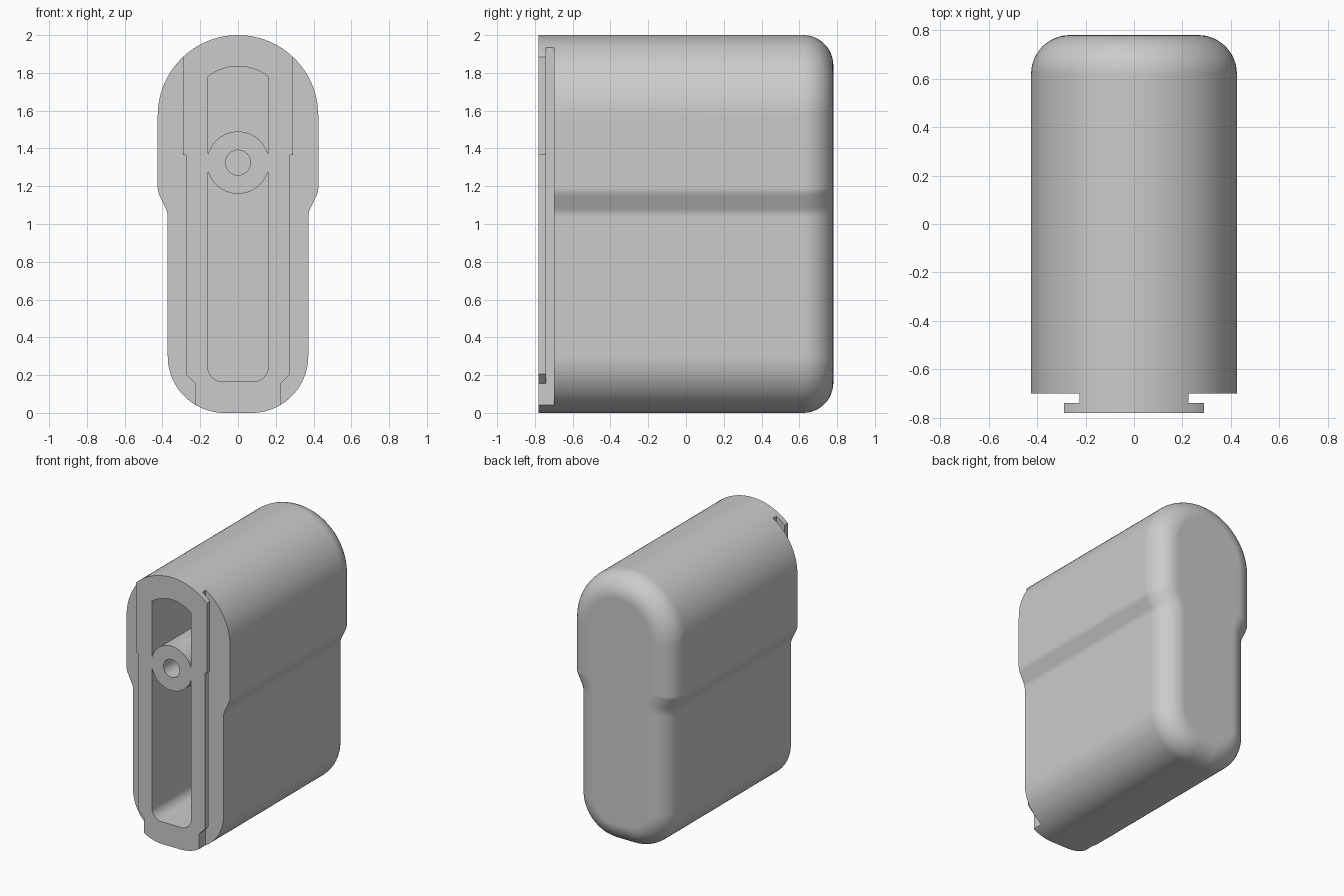
import bpy, bmesh, math
from mathutils import Vector, Matrix

if "Cube" in bpy.data.objects:
    bpy.data.objects.remove(bpy.data.objects["Cube"], do_unlink=True)

FRONT, SHOULDER, BACK = -0.78, -0.70, 0.78
LIP_BACK = -0.74      # rear face of the rail lip
CAVITY_END = 0.61
EDGE = 0.16           # rounding of the closed end
ARC_STEP = 3.75       # degrees per segment, divides a right angle evenly


def cross(a, b):
    return a.x * b.y - a.y * b.x


def mirrored(half):
    """Complete a right-hand half outline, listed bottom to top."""
    return half + [(-x, z, r) for x, z, r in reversed(half)]


def rounded(corners, inset=0.0):
    """Inset a counter-clockwise outline and round its corners."""
    n = len(corners)
    pts = [Vector(c[:2]) for c in corners]
    moved, radii = [], []
    for i, p in enumerate(pts):
        d1 = (p - pts[i - 1]).normalized()
        d2 = (pts[(i + 1) % n] - p).normalized()
        n1, n2 = Vector((-d1.y, d1.x)), Vector((-d2.y, d2.x))
        moved.append(p + (n1 + n2) * inset / (1 + n1.dot(n2)))
        r = corners[i][2]
        if r:
            r = max(r - inset, 0.02) if cross(d1, d2) > 0 else r + inset
        radii.append(r)
    out = []
    for i, p in enumerate(moved):
        r = radii[i]
        if not r:
            out.append(p)
            continue
        u = (moved[i - 1] - p).normalized()
        v = (moved[(i + 1) % n] - p).normalized()
        turn = math.atan2(cross(-u, v), (-u).dot(v))
        half = abs(turn) / 2
        centre = p + (u + v).normalized() * r / math.cos(half)
        start = p + u * r * math.tan(half) - centre
        steps = max(3, round(math.degrees(abs(turn)) / ARC_STEP))
        out += [centre + Matrix.Rotation(turn * k / steps, 2) @ start
                for k in range(steps + 1)]
    return out


def loft(name, sections):
    """Skin matching (y, outline) sections and cap both ends."""
    bm = bmesh.new()
    rings = [[bm.verts.new((p.x, y, p.y)) for p in line] for y, line in sections]
    for a, b in zip(rings, rings[1:]):
        for i in range(len(a)):
            bm.faces.new((a[i - 1], a[i], b[i], b[i - 1]))
    bm.faces.new(rings[0])
    bm.faces.new(rings[-1])
    bmesh.ops.remove_doubles(bm, verts=bm.verts, dist=1e-5)
    bmesh.ops.recalc_face_normals(bm, faces=bm.faces)
    mesh = bpy.data.meshes.new(name)
    bm.to_mesh(mesh)
    bm.free()
    obj = bpy.data.objects.new(name, mesh)
    bpy.context.collection.objects.link(obj)
    return obj


def prism(name, outline, y0, y1):
    return loft(name, [(y0, outline), (y1, outline)])


def disc(radius, z):
    return [Vector((radius * math.cos(math.tau * k / 64),
                    z + radius * math.sin(math.tau * k / 64))) for k in range(64)]


def activate(obj):
    bpy.ops.object.select_all(action='DESELECT')
    obj.select_set(True)
    bpy.context.view_layer.objects.active = obj


def cut(target, cutter):
    activate(target)
    mod = target.modifiers.new("cut", 'BOOLEAN')
    mod.operation, mod.solver, mod.object = 'DIFFERENCE', 'EXACT', cutter
    bpy.ops.object.modifier_apply(modifier=mod.name)
    bpy.data.objects.remove(cutter, do_unlink=True)


# Outer body: stepped outline, domed top, rounded closed end
outline = mirrored([(0.372, 0, 0.3), (0.372, 1.06, 0.1),
                    (0.425, 1.17, 0.1), (0.425, 2, 0.425)])
sections = [(FRONT, rounded(outline))]
for k in range(13):
    a = math.pi / 2 * k / 12
    sections.append((BACK - EDGE + EDGE * math.sin(a),
                     rounded(outline, EDGE * (1 - math.cos(a)))))
body = loft("housing_body", sections)

# Sliding rail: trim the front lip, then undercut behind it
lip = [(0.225, -0.1), (0.6, -0.1), (0.6, 2.2), (0.29, 2.2), (0.29, 1.365),
       (0.275, 1.365), (0.275, 0.205), (0.225, 0.155)]
groove = [(0.225, -0.1), (0.6, -0.1), (0.6, 2.2), (0.225, 2.2)]
for side in (1, -1):
    for shape, y0, y1 in ((lip, FRONT - 0.1, SHOULDER - 0.01),
                          (groove, LIP_BACK, SHOULDER)):
        cut(body, prism("rail_cutter", [Vector((side * x, z)) for x, z in shape], y0, y1))

# Long cavity with arched top, leaving the round boss standing
arch = [(0.26 * math.sin(a), 1.575 + 0.26 * math.cos(a), 0)
        for a in [0.663 * (1 - k / 8) for k in range(17)]]
cavity = prism("cavity_cutter",
               rounded([(-0.16, 0.165, 0.08), (0.16, 0.165, 0.08)] + arch),
               FRONT - 0.1, CAVITY_END)
cut(cavity, prism("boss_cutter", disc(0.165, 1.325), FRONT - 0.2, CAVITY_END + 0.1))
cut(body, cavity)

# Bore through the boss
cut(body, prism("bore_cutter", disc(0.066, 1.325), FRONT - 0.1, CAVITY_END))

# Finish
grey = bpy.data.materials.new("plain_grey")
grey.use_nodes = True
colour = (0.6, 0.6, 0.6, 1)
grey.diffuse_color = colour
grey.node_tree.nodes["Principled BSDF"].inputs["Base Color"].default_value = colour
body.data.materials.clear()
body.data.materials.append(grey)
for face in body.data.polygons:
    face.material_index = 0
activate(body)
bpy.ops.object.shade_smooth_by_angle(angle=math.radians(30))
weighted = body.modifiers.new("even_shading", 'WEIGHTED_NORMAL')
weighted.keep_sharp = True
